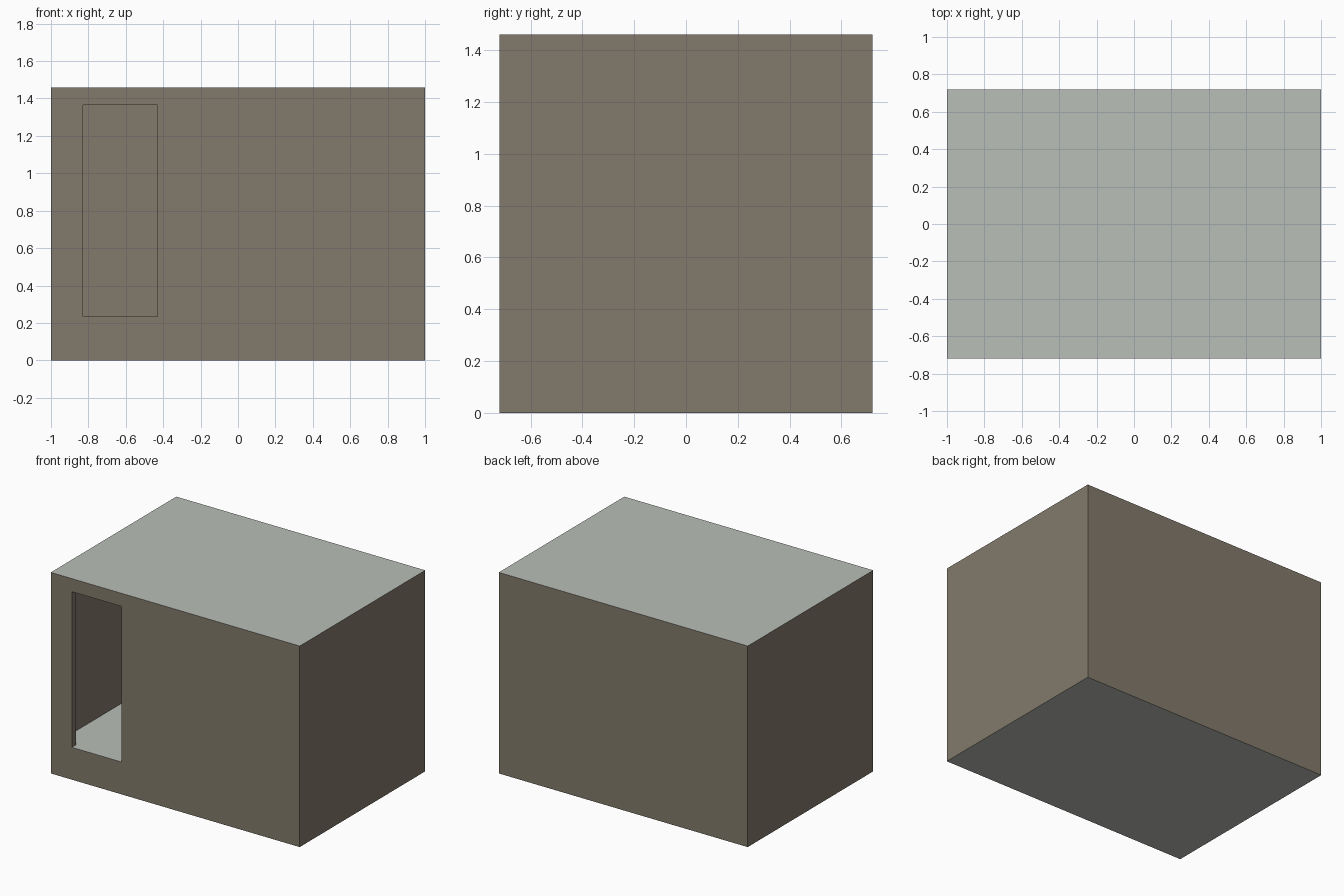
import bpy

if "Cube" in bpy.data.objects:
    bpy.data.objects.remove(bpy.data.objects["Cube"])

W, D, H = 2.0, 1.44, 1.46      # outer size
T = 0.045                      # wall thickness
FLOOR, CEIL = 0.235, 1.415     # inside floor and ceiling heights


def material(name, rgb):
    m = bpy.data.materials.new(name)
    m.diffuse_color = (*rgb, 1.0)
    m.use_nodes = True
    m.node_tree.nodes["Principled BSDF"].inputs["Base Color"].default_value = m.diffuse_color
    return m


def box(name, lo, hi):
    bpy.ops.mesh.primitive_cube_add(size=1)
    ob = bpy.context.object
    ob.name = ob.data.name = name
    for v in ob.data.vertices:
        v.co = [a + (b - a) * (c + 0.5) for a, b, c in zip(lo, hi, v.co)]
    return ob


def cut(target, cutter):
    mod = target.modifiers.new("cut", 'BOOLEAN')
    mod.operation = 'DIFFERENCE'
    mod.solver = 'EXACT'
    mod.object = cutter
    bpy.context.view_layer.objects.active = target
    bpy.ops.object.modifier_apply(modifier=mod.name)
    bpy.data.objects.remove(cutter, do_unlink=True)


wall = material("brown wall", (0.225, 0.195, 0.148))
slab = material("pale grey slab", (0.49, 0.52, 0.48))

# Hollow room with a raised floor
room = box("room_shell", (-W / 2, -D / 2, 0), (W / 2, D / 2, H))
cut(room, box("room_cavity", (-W / 2 + T, -D / 2 + T, FLOOR), (W / 2 - T, D / 2 - T, CEIL)))

# Doorway through the front wall, its sill level with the floor
cut(room, box("doorway", (-0.83, -D / 2 - 0.2, FLOOR), (-0.43, -D / 2 + 0.2, 1.365)))

# Floor, roof and ceiling are grey, all upright faces and the lintel are brown
room.data.materials.clear()
room.data.materials.append(wall)
room.data.materials.append(slab)
for p in room.data.polygons:
    lintel = abs(p.center.z - 1.365) < 0.01
    p.material_index = int(abs(p.normal.z) > 0.9 and not lintel)
    p.use_smooth = False
